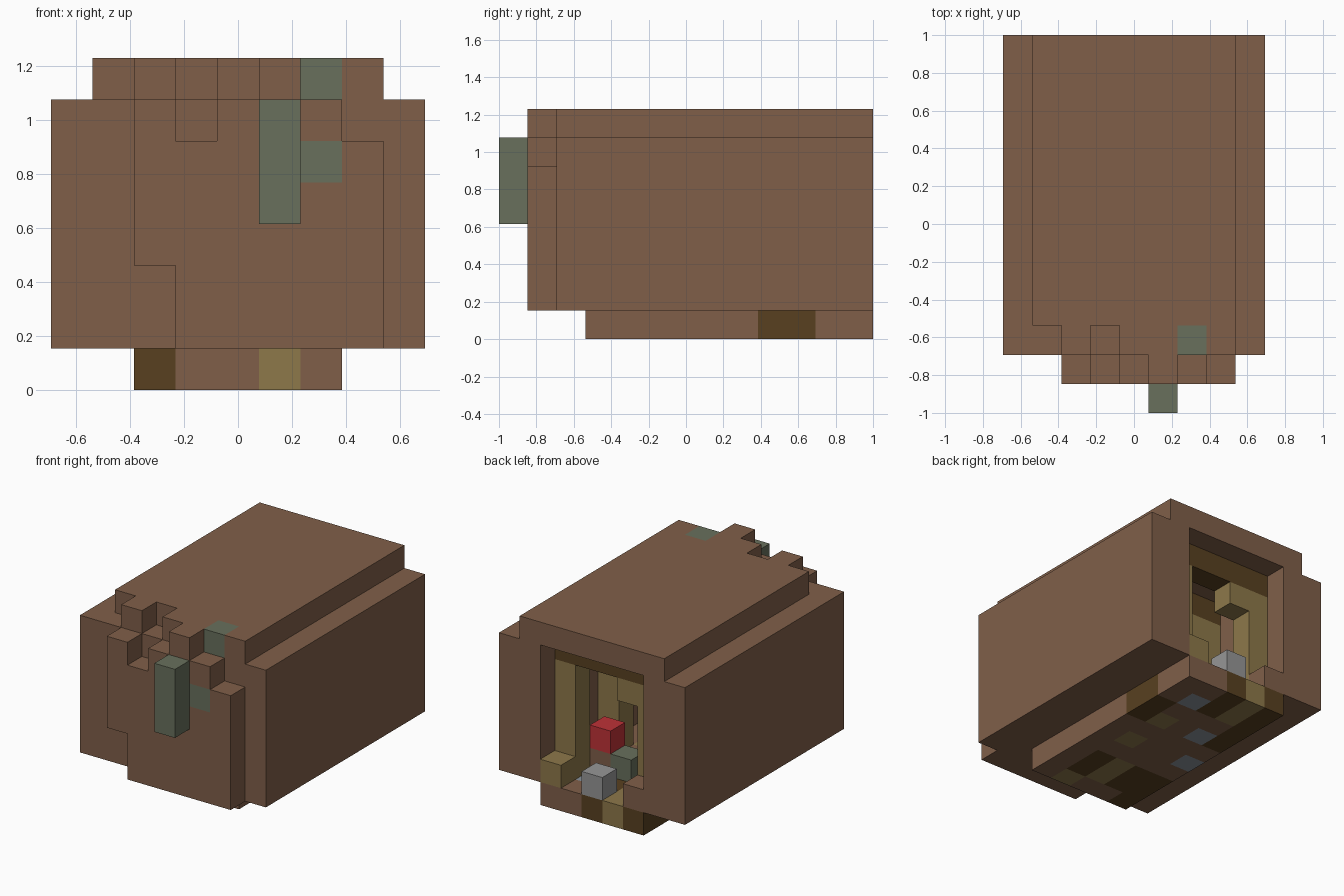
import bpy
import bmesh
from mathutils import Vector

start = bpy.data.objects.get("Cube")
if start:
    bpy.data.objects.remove(start, do_unlink=True)

U = 2 / 13                      # edge of one block
ORIGIN = Vector((-4.5 * U, -1, 0))


# Colours
def material(name, code):
    def linear(c):
        c /= 255
        return c / 12.92 if c <= 0.04045 else ((c + 0.055) / 1.055) ** 2.4
    colour = [linear(c) for c in bytes.fromhex(code)] + [1]
    mat = bpy.data.materials.new(name)
    mat.use_nodes = True
    mat.diffuse_color = colour
    node = next(n for n in mat.node_tree.nodes if n.type == 'BSDF_PRINCIPLED')
    node.inputs["Base Color"].default_value = colour
    return mat


MATS = {
    "brown": material("brown", "805F49"),
    "dark": material("dark brown", "584020"),
    "gold": material("dull gold", "8D784A"),
    "green": material("moss green", "68705C"),
    "slate": material("slate", "8A939B"),
    "grey": material("grey", "969696"),
    "red": material("red", "BE3237"),
}
NAMES = list(MATS)

cells = {}                      # block position -> (part, colour)


def fill(part, colour, xs, ys, zs):
    """Fill inclusive block ranges; a single number means one block."""
    span = [range(r, r + 1) if isinstance(r, int) else range(r[0], r[1] + 1)
            for r in (xs, ys, zs)]
    for i in span[0]:
        for j in span[1]:
            for k in span[2]:
                cells[i, j, k] = (part, colour)


def carve(xs, ys, zs):
    for c in list(cells):
        if all(r[0] <= v <= r[1] for v, r in zip(c, (xs, ys, zs))):
            del cells[c]


# Hollow body, open at the back
fill("body", "brown", (0, 8), (2, 12), (1, 6))
carve((2, 6), (4, 12), (1, 6))
fill("body", "brown", 2, 12, 1)

# Raised roof with a broken front edge
fill("roof", "brown", (1, 7), (3, 12), 7)
for i in (2, 4, 5, 7):
    fill("roof", "brown", i, 2, 7)
fill("roof", "brown", 5, 1, 7)
fill("roof_moss", "green", 6, 2, 7)

# Uneven front relief, one column at a time
for i, low, high in ((2, 3, 6), (3, 1, 5), (4, 1, 6),
                     (5, 1, 6), (6, 1, 6), (7, 1, 5)):
    fill("front_relief", "brown", i, 1, (low, high))
fill("front_moss", "green", 6, 1, 5)
fill("hanging_moss", "green", 5, 0, (4, 6))

# Floor with patches
fill("floor", "brown", (2, 6), (3, 12), 0)
for colour, xs, ys in (
        ("dark", 6, (9, 10)), ("dark", 4, (11, 12)), ("dark", 2, (9, 12)),
        ("dark", 5, (4, 5)), ("dark", 3, (4, 5)), ("dark", 2, (3, 5)),
        ("gold", 3, (11, 12)), ("gold", 5, 9), ("gold", 5, 7),
        ("gold", 5, 3), ("gold", 4, (4, 5)),
        ("slate", 5, 11), ("slate", 3, 9), ("slate", 2, 7)):
    fill("floor", colour, xs, ys, 0)

# Doorway frame
fill("lintel", "dark", (2, 6), 11, 6)
for i in (2, 6):
    fill("door_post", "gold", i, 11, (1, 5))
    fill("inner_post", "gold", i, 8, (1, 5))
fill("door_bracket", "gold", 3, 11, 5)
fill("inner_bracket", "gold", 3, 8, 5)
fill("inner_lintel", "dark", (2, 6), 8, 6)

# Loose blocks inside and at the doorway
fill("step_block", "gold", 6, 12, 1)
fill("grey_block", "grey", 4, 12, 1)
fill("moss_block", "green", 4, 10, 1)
fill("pedestal", "brown", 5, 10, 1)
fill("red_block", "red", 5, 10, 2)


# Turn each part into a mesh of its exposed faces
def build(part):
    bm = bmesh.new()
    for cell, (owner, colour) in cells.items():
        if owner != part:
            continue
        for axis in range(3):
            for side in (0, 1):
                near = list(cell)
                near[axis] += 2 * side - 1
                if tuple(near) in cells:
                    continue
                u, v = (axis + 1) % 3, (axis + 2) % 3
                ring = []
                for a, b in ((0, 0), (1, 0), (1, 1), (0, 1)):
                    p = Vector(cell)
                    p[axis] += side
                    p[u] += a
                    p[v] += b
                    ring.append(bm.verts.new(ORIGIN + p * U))
                face = bm.faces.new(ring if side else ring[::-1])
                face.material_index = NAMES.index(colour)
    bmesh.ops.remove_doubles(bm, verts=bm.verts, dist=U / 100)
    bmesh.ops.dissolve_limit(bm, angle_limit=0.01, verts=bm.verts,
                             edges=bm.edges, delimit={'MATERIAL'})
    mesh = bpy.data.meshes.new(part)
    bm.to_mesh(mesh)
    bm.free()
    for mat in MATS.values():
        mesh.materials.append(mat)
    bpy.context.collection.objects.link(bpy.data.objects.new(part, mesh))


for part in sorted({owner for owner, _ in cells.values()}):
    build(part)
